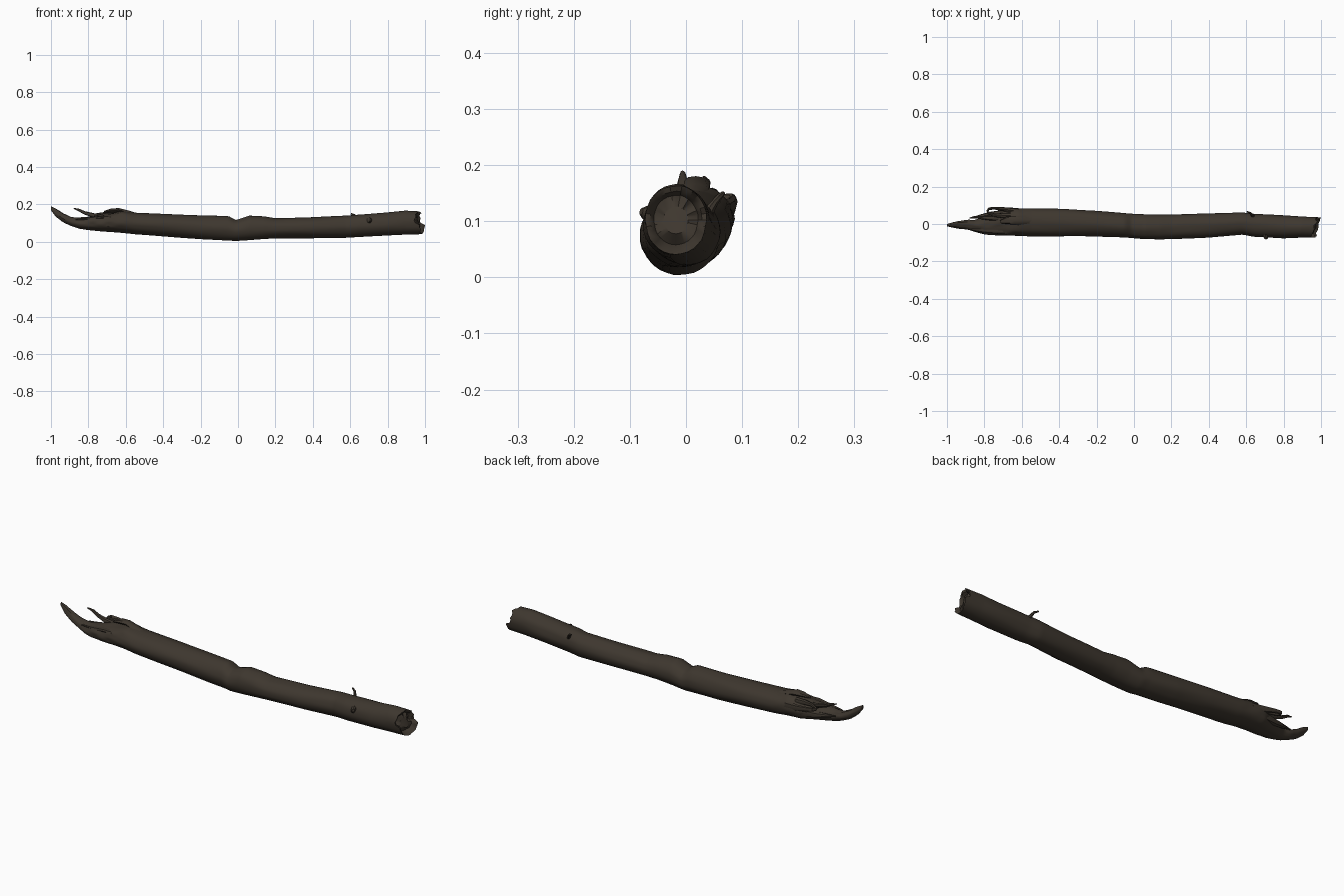
import bpy, bmesh, math
from mathutils import Vector, noise

if "Cube" in bpy.data.objects:
    bpy.data.objects.remove(bpy.data.objects["Cube"])

bark = bpy.data.materials.new("dark brown bark")
bark.diffuse_color = (0.048, 0.038, 0.028, 1)
bark.use_nodes = True
bark.node_tree.nodes["Principled BSDF"].inputs["Base Color"].default_value = bark.diffuse_color

SIDES, RINGS = 32, 170

# x, back-front extent (y min, y max), bottom and top (z min, z max)
STATIONS = [
    (-1.00, -.012, .000, .168, .190),
    (-.975, -.018, .006, .135, .178),
    (-.935, -.024, .016, .104, .152),
    (-.89, -.030, .022, .084, .132),
    (-.85, -.040, .022, .070, .128),
    (-.80, -.056, .040, .063, .135),
    (-.74, -.060, .062, .057, .143),
    (-.69, -.062, .084, .053, .152),
    (-.62, -.064, .086, .048, .164),
    (-.55, -.066, .085, .040, .155),
    (-.38, -.066, .080, .027, .147),
    (-.20, -.066, .070, .013, .140),
    (-.05, -.070, .058, .006, .136),
    (-.01, -.075, .055, .004, .116),
    (.06, -.082, .052, .008, .140),
    (.14, -.084, .050, .014, .136),
    (.20, -.082, .050, .017, .126),
    (.40, -.072, .055, .018, .131),
    (.58, -.056, .062, .023, .140),
    (.64, -.068, .055, .027, .145),
    (.80, -.077, .046, .033, .156),
    (.90, -.073, .040, .037, .166),
    (1.00, -.073, .037, .040, .164),
]


def section(x):
    """Blend the two stations around x."""
    for a, b in zip(STATIONS, STATIONS[1:]):
        if x <= b[0]:
            t = (x - a[0]) / (b[0] - a[0])
            return [p + (q - p) * t for p, q in zip(a[1:], b[1:])]
    return STATIONS[-1][1:]


def finish(bm, name):
    bmesh.ops.recalc_face_normals(bm, faces=bm.faces)
    mesh = bpy.data.meshes.new(name)
    bm.to_mesh(mesh)
    bm.free()
    mesh.materials.append(bark)
    obj = bpy.data.objects.new(name, mesh)
    bpy.context.collection.objects.link(obj)
    bpy.context.view_layer.objects.active = obj
    bpy.ops.object.select_all(action='DESELECT')
    obj.select_set(True)
    bpy.ops.object.shade_smooth_by_angle(angle=math.radians(40))
    return obj


def bridge(bm, a, b):
    for i in range(len(a)):
        j = (i + 1) % len(a)
        bm.faces.new((a[i], a[j], b[j], b[i]))


def end_x(y, z, a):
    """Slanted, ragged break at the right end, longest at the lower back."""
    x = .972 + .25 * y + (.018 if z < .095 else -.006)
    return min(1.0, x + .016 * noise.noise(Vector((math.cos(a) * 3, math.sin(a) * 3, 7))))


def build_log():
    bm = bmesh.new()
    rings = []
    for k in range(RINGS + 1):
        x = -1 + 2 * k / RINGS
        y0, y1, z0, z1 = section(x)
        ry, rz = (y1 - y0) / 2, (z1 - z0) / 2
        ragged = max(0, min(1, (-.55 - x) / .15))      # torn left end
        ring = []
        for i in range(SIDES):
            a = 2 * math.pi * i / SIDES
            c, s = math.cos(a), math.sin(a)
            grain = noise.noise(Vector((x * 4, c * 2.2, s * 2.2)))
            torn = noise.noise(Vector((x * 16, c * 3, s * 3 + 5)))
            r = 1 + .045 * grain + .13 * ragged * torn * (1 if s > -.2 else .3)
            y, z = (y0 + y1) / 2 + ry * r * c, (z0 + z1) / 2 + rz * r * s
            # compress the final rings so they end on the break surface
            px = x
            if x > .88:
                px = .88 + (x - .88) / .12 * (end_x(y, z, a) - .88)
            ring.append(bm.verts.new((px, y, z)))
        rings.append(ring)
    for a, b in zip(rings, rings[1:]):
        bridge(bm, a, b)
    bm.faces.new(rings[0])
    # broken right end: rim, then rough recessed wood
    last = rings[-1]
    mid = sum((v.co for v in last), Vector()) / SIDES
    for scale, depth in ((.84, .006), (.72, .022), (.4, .014)):
        new = []
        for i, v in enumerate(rings[-1]):
            p = mid + (v.co - mid) * scale
            p.x += -depth + .012 * noise.noise(p * 45)
            new.append(bm.verts.new(p))
        bridge(bm, last, new)
        last = new
    bm.faces.new(last)
    return finish(bm, "log")


def splinter(name, path, radii, flat=1.0, sides=8):
    """Tapered rough strand of wood along a path."""
    bm = bmesh.new()
    pts = [Vector(p) for p in path]
    rings = []
    for k, p in enumerate(pts):
        d = (pts[min(k + 1, len(pts) - 1)] - pts[max(k - 1, 0)]).normalized()
        u = d.cross(Vector((0, 0, 1))).normalized()
        w = u.cross(d)
        ring = []
        for i in range(sides):
            a = 2 * math.pi * i / sides
            q = p + radii[k] * (u * math.cos(a) + w * math.sin(a) * flat)
            ring.append(bm.verts.new(q + .25 * radii[k] * noise.noise_vector(q * 40)))
        rings.append(ring)
    for a, b in zip(rings, rings[1:]):
        bridge(bm, a, b)
    bm.faces.new(rings[0])
    bm.faces.new(rings[-1])
    return finish(bm, name)


build_log()

# torn strands at the left end
splinter("raised_splinter",
         [(-.70, .03, .13), (-.77, .032, .140), (-.82, .034, .155), (-.85, .037, .170), (-.878, .032, .178)],
         [.016, .012, .008, .007, .003])
splinter("back_bark_strip",
         [(-.62, .068, .115), (-.69, .078, .125), (-.74, .084, .135), (-.775, .082, .140), (-.785, .066, .140)],
         [.016, .012, .008, .007, .006], 1.4)
splinter("inner_bark_strip",
         [(-.66, .045, .14), (-.71, .046, .145), (-.75, .048, .145), (-.785, .064, .140)],
         [.018, .013, .009, .006])
splinter("top_bark_flap",
         [(-.54, .015, .145), (-.59, .018, .157), (-.64, .020, .170), (-.68, .020, .169), (-.715, .012, .160)],
         [.016, .024, .023, .020, .008], .5)
splinter("front_bark_sliver",
         [(-.66, -.035, .125), (-.73, -.036, .128), (-.80, -.036, .122), (-.87, -.030, .118)],
         [.018, .015, .011, .004], .7)
splinter("low_back_sliver",
         [(-.70, .055, .10), (-.77, .050, .102), (-.82, .040, .106), (-.87, .032, .112)],
         [.022, .017, .010, .003])

# twig stub and small knot near the right end
splinter("twig_stub",
         [(.64, .035, .11), (.63, .05, .130), (.622, .058, .142), (.605, .066, .150)],
         [.012, .007, .006, .004])
splinter("front_knot",
         [(.70, -.055, .112), (.705, -.072, .115), (.71, -.080, .117)],
         [.018, .012, .006])
